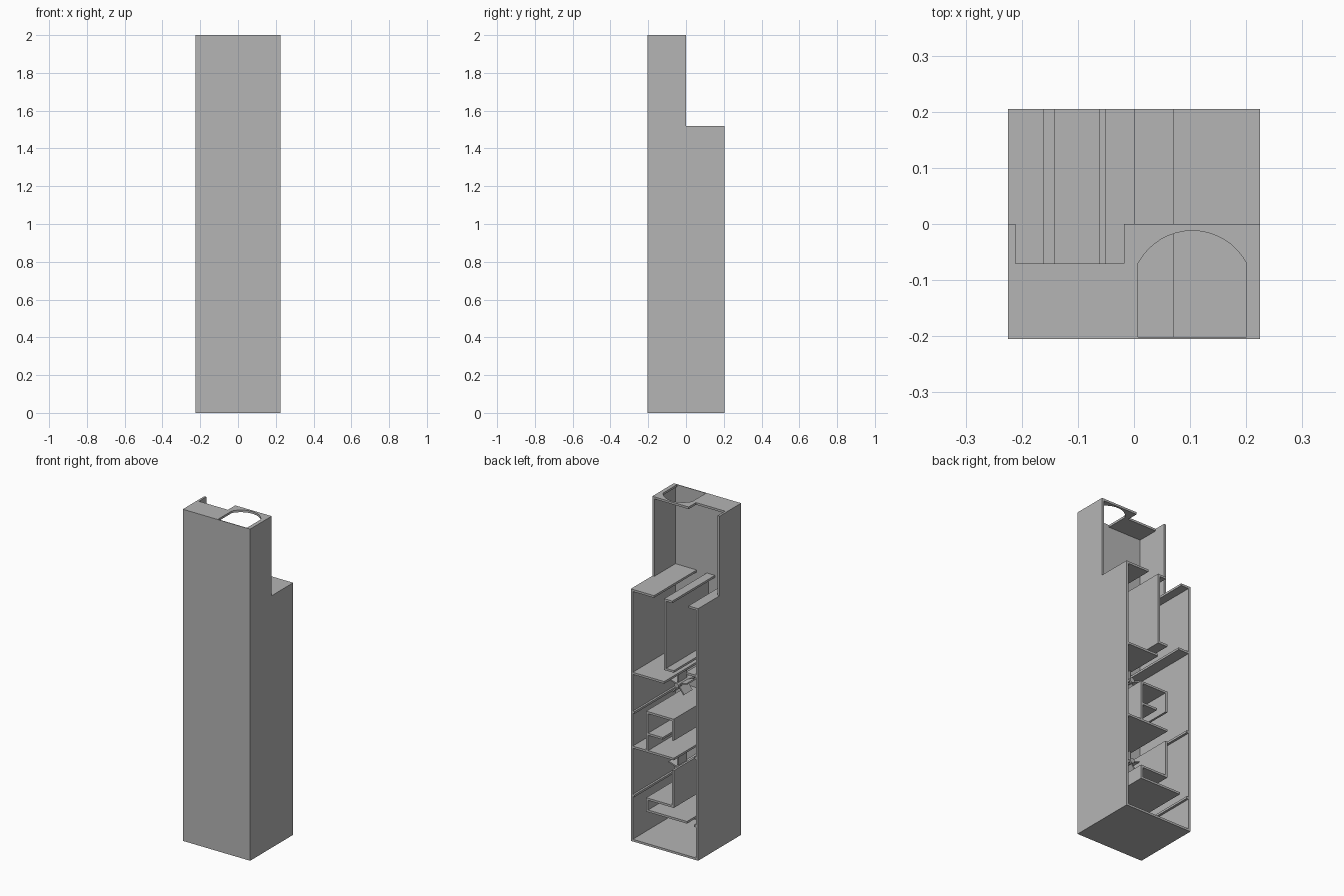
import bpy, bmesh, math
from mathutils import Vector

cube = bpy.data.objects.get("Cube")
if cube:
    bpy.data.objects.remove(cube, do_unlink=True)

grey = bpy.data.materials.new("plain grey")
grey.use_nodes = True
GREY = (0.46, 0.46, 0.46, 1)
grey.diffuse_color = GREY
grey.node_tree.nodes["Principled BSDF"].inputs["Base Color"].default_value = GREY

W, D, T = 0.2245, 0.205, 0.013      # half width, half depth, board thickness
STEP = 1.52                         # height of the rear part
SKIN = 0.004                        # front panel thickness


def prism(name, points, offset):
    """Extrude a flat outline along an offset vector."""
    bm = bmesh.new()
    face = bm.faces.new([bm.verts.new(p) for p in points])
    new = bmesh.ops.extrude_face_region(bm, geom=[face])["geom"]
    bmesh.ops.translate(bm, vec=Vector(offset),
                        verts=[g for g in new if isinstance(g, bmesh.types.BMVert)])
    bmesh.ops.recalc_face_normals(bm, faces=bm.faces)
    mesh = bpy.data.meshes.new(name)
    bm.to_mesh(mesh)
    bm.free()
    mesh.materials.append(grey)
    obj = bpy.data.objects.new(name, mesh)
    bpy.context.collection.objects.link(obj)
    return obj


def board(name, x0, x1, z0, z1, y0=-D + SKIN, y1=D):
    """Board running in depth, given by its rectangle seen from the rear."""
    return prism(name, [(x0, y0, z0), (x1, y0, z0), (x1, y0, z1), (x0, y0, z1)],
                 (0, y1 - y0, 0))


def shelf(name, x0, x1, top):
    return board(name, x0, x1, top - T, top)


def upright(name, x, z0, z1):
    return board(name, x, x + T, z0, z1)


# Stepped side walls
side = [(-D, 0), (D, 0), (D, STEP), (0, STEP), (0, 2), (-D, 2)]
for name, x in (("left_wall", W - T), ("right_wall", -W)):
    prism(name, [(x, y, z) for y, z in side], (T, 0, 0))

# Front panel and floor
board("front_panel", -W + T, W - T, 0, 2, -D, -D + SKIN)
shelf("floor", -W + T, W - T, T)

# Top panel with a rounded opening and a rectangular notch
cx, half, rise = 0.104, 0.0965, 0.058
radius = (half ** 2 + rise ** 2) / (2 * rise)
spread = math.asin(half / radius)
arch = []
for i in range(17):
    a = -spread + 2 * spread * i / 16
    arch.append((cx + radius * math.sin(a), -0.012 - radius * (1 - math.cos(a))))
front = -D + SKIN / 4
outline = ([(-W, front), (cx - half, front)] + arch + [(cx + half, front), (W, front),
           (W, 0), (-0.018, 0), (-0.018, -0.07), (-W + T, -0.07), (-W + T, 0), (-W, 0)])
prism("top_panel", [(x, y, 2 - T) for x, y in outline], (0, 0, T))

# Upper bay: shelves, hanging channel and side flanges
shelf("upper_shelf", 0.07, W - T, STEP)
shelf("middle_shelf", 0.002, W - T, 1.02)
upright("channel_web", -0.011, 1.09, STEP)
shelf("channel_top", -0.052, -0.011, STEP)
shelf("channel_foot", -0.062, -0.011, 1.09 + T)
shelf("right_top_flange", -W + T, -0.16, STEP)
shelf("right_middle_flange", -W + T, -0.142, 1.115)

# Middle bay: folded chute over its shelf
shelf("lower_shelf", -0.062, W - T, 0.575)
shelf("chute_top", -0.062, 0.122, 0.81)
upright("chute_left", 0.122 - T, 0.575 - T, 0.80)
upright("chute_right", -0.062, 0.68, 0.80)
shelf("chute_lip", 0.012, 0.11, 0.68)

# Lower bay: tray with raised back
shelf("tray_top", -0.062, 0.122, 0.288)
shelf("tray_base", -0.15, 0.122, 0.217)
upright("tray_left", 0.122 - T, 0.205, 0.28)
upright("tray_right", -0.062, 0.28, 0.50)

# Narrow runners on the side walls
for z in (0.786, 0.284):
    board("left_runner", W - T - 0.012, W - T, z - T, z)
for z in (0.62, 0.21):
    board("right_runner", -W + T, -W + T + 0.014, z - T, z)

# Small paddle wheels in the two dispensing bays
for z in (0.92, 0.42):
    for i in range(5):
        a = math.tau * i / 5 + 0.3
        out = Vector((math.cos(a), 0, math.sin(a)))
        across = Vector((-out.z, 0, out.x)) * 0.004
        hub = Vector((0.04, -0.06, z))
        tip = hub + out * 0.065
        prism("paddle", [hub - across, hub + across, tip + across, tip - across],
              (0, 0.08, 0))
    prism("paddle_axle", [(0.04 + 0.015 * math.cos(math.tau * i / 12), -D + SKIN,
                           z + 0.015 * math.sin(math.tau * i / 12)) for i in range(12)],
          (0, 0.235, 0))
